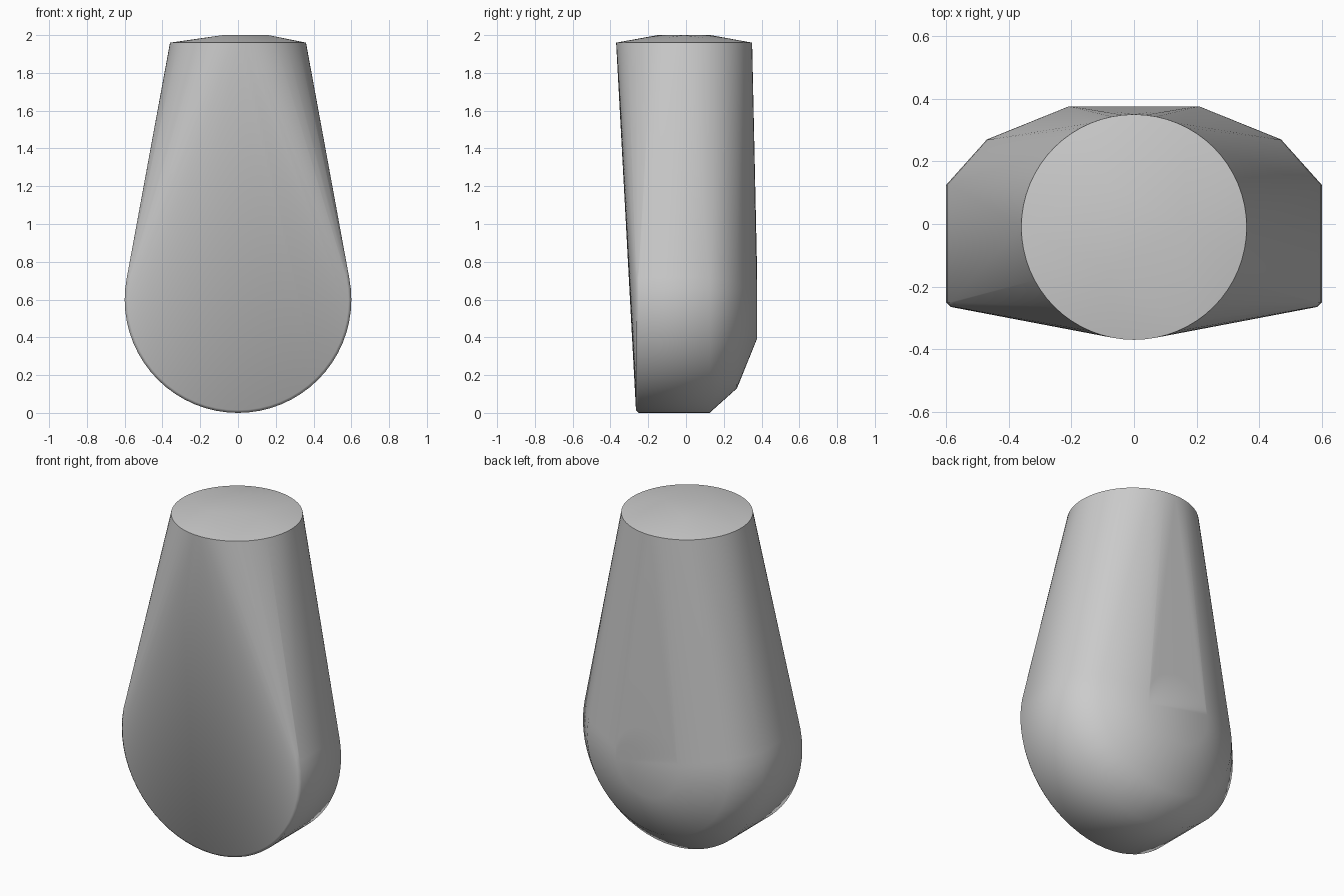
import bpy, bmesh
from math import sin, cos, tau, radians

if "Cube" in bpy.data.objects:
    bpy.data.objects.remove(bpy.data.objects["Cube"], do_unlink=True)

grey = bpy.data.materials.new("plain grey")
grey.use_nodes = True
colour = (0.6, 0.6, 0.6, 1)
grey.diffuse_color = colour
grey.node_tree.nodes["Principled BSDF"].inputs["Base Color"].default_value = colour

bm = bmesh.new()


def upright_ring(y, radius, count=64):
    """Ring around the y axis, at the height of the rounded base."""
    for i in range(count):
        a = tau * i / count
        bm.verts.new((radius * sin(a), y, 0.6 + radius * cos(a)))


def level_ring(z, radius, count=64):
    """Ring around the z axis, for the round top."""
    for i in range(count):
        a = tau * i / count
        bm.verts.new((radius * cos(a), radius * sin(a) - 0.01, z))


# Rounded base, from the front disc to the stepped back
for y, radius in ((-0.265, 0.585), (-0.25, 0.6), (0.125, 0.6), (0.27, 0.47), (0.375, 0.21)):
    upright_ring(y, radius)

# Round top rim with a low three-sided crown
level_ring(1.96, 0.36)
level_ring(2.0, 0.16, 3)

# One convex skin around all rings
result = bmesh.ops.convex_hull(bm, input=bm.verts)
loose = {v for v in result["geom_interior"] + result["geom_unused"]
         if isinstance(v, bmesh.types.BMVert) and v.is_valid}
bmesh.ops.delete(bm, geom=list(loose), context="VERTS")
bmesh.ops.recalc_face_normals(bm, faces=bm.faces)

mesh = bpy.data.meshes.new("tapered_body")
bm.to_mesh(mesh)
bm.free()
mesh.materials.append(grey)
body = bpy.data.objects.new("tapered_body", mesh)
bpy.context.collection.objects.link(body)

bpy.ops.object.select_all(action="DESELECT")
body.select_set(True)
bpy.context.view_layer.objects.active = body
bpy.ops.object.shade_smooth_by_angle(angle=radians(50))
